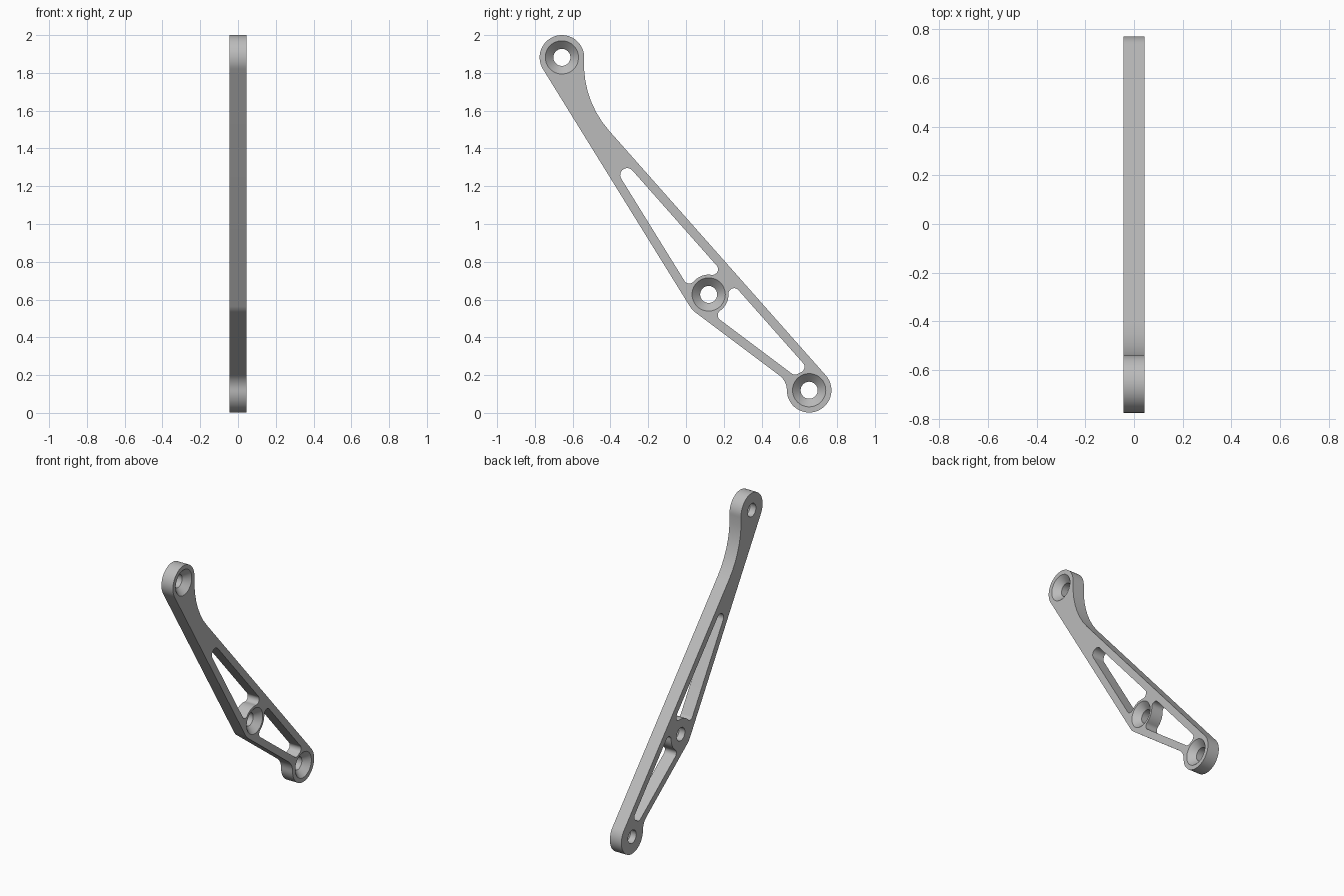
import bpy, bmesh, math
from mathutils import Vector

cube = bpy.data.objects.get("Cube")
if cube:
    bpy.data.objects.remove(cube)

V = lambda y, z: Vector((y, z))
HALF, BOSS, WALL, RIM = 0.044, 0.118, 0.047, 0.105
SINK, BORE, DEPTH = 0.088, 0.045, 0.043
TOP, MID, LOW = V(-0.657, 1.882), V(0.12, 0.627), V(0.652, 0.12)

# Straight edges: each has a downward direction and an outward normal
d_back = V(0.663, -0.7486).normalized()
d_front = (MID - TOP).normalized()
d_foot = V(0.8, -0.6)
n_back = V(-d_back.y, d_back.x)
n_front = V(d_front.y, -d_front.x)
n_foot = V(d_foot.y, -d_foot.x)


def arc(centre, start, end, ccw=True):
    """Points on a circle from start to end, in the given sense."""
    a, b = start - centre, end - centre
    t0 = math.atan2(a.y, a.x)
    sweep = (math.atan2(b.y, b.x) - t0) % math.tau
    if not ccw:
        sweep -= math.tau
    n = max(6, int(abs(sweep) / math.radians(6)))
    return [centre + a.length * V(math.cos(t0 + sweep * i / n), math.sin(t0 + sweep * i / n))
            for i in range(n + 1)]


def blend(boss, boss_r, point, normal, along, r):
    """Fillet between a line and a boss: centre, tangent on line, tangent on boss."""
    k = (point - boss).dot(normal) + r
    c = boss + normal * k + along * math.sqrt((boss_r + r) ** 2 - k * k)
    return c, c - normal * r, boss + (c - boss).normalized() * boss_r


def circle(centre, r, n=48):
    return [centre + r * V(math.cos(math.tau * i / n), math.sin(math.tau * i / n)) for i in range(n)]


# Outer outline
p_back, p_front, p_foot = LOW + n_back * BOSS, TOP + n_front * BOSS, MID + n_foot * BOSS
neck = blend(TOP, BOSS, p_back, n_back, d_back, 0.53)
heel = blend(LOW, BOSS, p_foot, n_foot, -d_foot, 0.1)
outline = (arc(TOP, neck[2], p_front)
           + arc(MID, MID + n_front * BOSS, p_foot)
           + arc(heel[0], heel[1], heel[2], False)
           + arc(LOW, heel[2], p_back)
           + arc(neck[0], neck[1], neck[2], False)[:-1])

# Lines bounding the slots, one wall thickness inside the outline
s_back, s_front, s_foot = p_back - n_back * WALL, p_front - n_front * WALL, p_foot - n_foot * WALL
R, TIP = 0.03, 0.037

# Upper slot: rounded tip, two corners and a scoop around the middle boss
a, b = s_back - n_back * TIP, s_front - n_front * TIP
tip = b + d_front * ((a - b).dot(n_back) / d_front.dot(n_back))
left = blend(MID, RIM, s_front, -n_front, -d_front, R)
right = blend(MID, RIM, s_back, -n_back, -d_back, R)
upper_slot = (arc(tip, tip + n_back * TIP, tip + n_front * TIP)
              + arc(left[0], left[1], left[2])
              + arc(MID, left[2], right[2], False)[1:-1]
              + arc(right[0], right[2], right[1]))

# Lower slot: four corners, scooped around the middle and lower bosses
m_back = blend(MID, RIM, s_back, -n_back, d_back, R)
m_foot = blend(MID, RIM, s_foot, -n_foot, d_foot, R)
l_foot = blend(LOW, RIM, s_foot, -n_foot, -d_foot, R)
l_back = blend(LOW, RIM, s_back, -n_back, -d_back, R)
lower_slot = (arc(m_back[0], m_back[1], m_back[2])
              + arc(MID, m_back[2], m_foot[2], False)[1:-1]
              + arc(m_foot[0], m_foot[2], m_foot[1])
              + arc(l_foot[0], l_foot[1], l_foot[2])
              + arc(LOW, l_foot[2], l_back[2], False)[1:-1]
              + arc(l_back[0], l_back[2], l_back[1]))

bm = bmesh.new()


def ring(points, x):
    verts = [bm.verts.new((x, p.x, p.y)) for p in points]
    edges = [bm.edges.new((v, verts[i - 1])) for i, v in enumerate(verts)]
    return verts, edges


def wall(a, b):
    for i in range(len(a)):
        bm.faces.new((a[i - 1], a[i], b[i], b[i - 1]))


# Side walls and countersunk bores
face_edges, back_edges = [], []
for loop in (outline, upper_slot, lower_slot):
    (fv, fe), (bv, be) = ring(loop, HALF), ring(loop, -HALF)
    wall(fv, bv)
    face_edges += fe
    back_edges += be
for boss in (TOP, MID, LOW):
    fv, fe = ring(circle(boss, SINK), HALF)
    mv, _ = ring(circle(boss, BORE), HALF - DEPTH)
    bv, be = ring(circle(boss, BORE), -HALF)
    wall(fv, mv)
    wall(mv, bv)
    face_edges += fe
    back_edges += be

# Flat sides
for edges, x in ((face_edges, 1), (back_edges, -1)):
    bmesh.ops.triangle_fill(bm, edges=edges, use_beauty=True, normal=(x, 0, 0))
bmesh.ops.recalc_face_normals(bm, faces=bm.faces)

mesh = bpy.data.meshes.new("bracket_arm")
bm.to_mesh(mesh)
bm.free()
arm = bpy.data.objects.new("bracket_arm", mesh)
bpy.context.collection.objects.link(arm)

# Plain grey finish
grey = bpy.data.materials.new("grey_metal")
grey.use_nodes = True
colour = (0.5, 0.5, 0.5, 1)
grey.diffuse_color = colour
grey.node_tree.nodes["Principled BSDF"].inputs["Base Color"].default_value = colour
mesh.materials.append(grey)

bpy.context.view_layer.objects.active = arm
arm.select_set(True)
bpy.ops.object.shade_smooth_by_angle(angle=math.radians(30))
